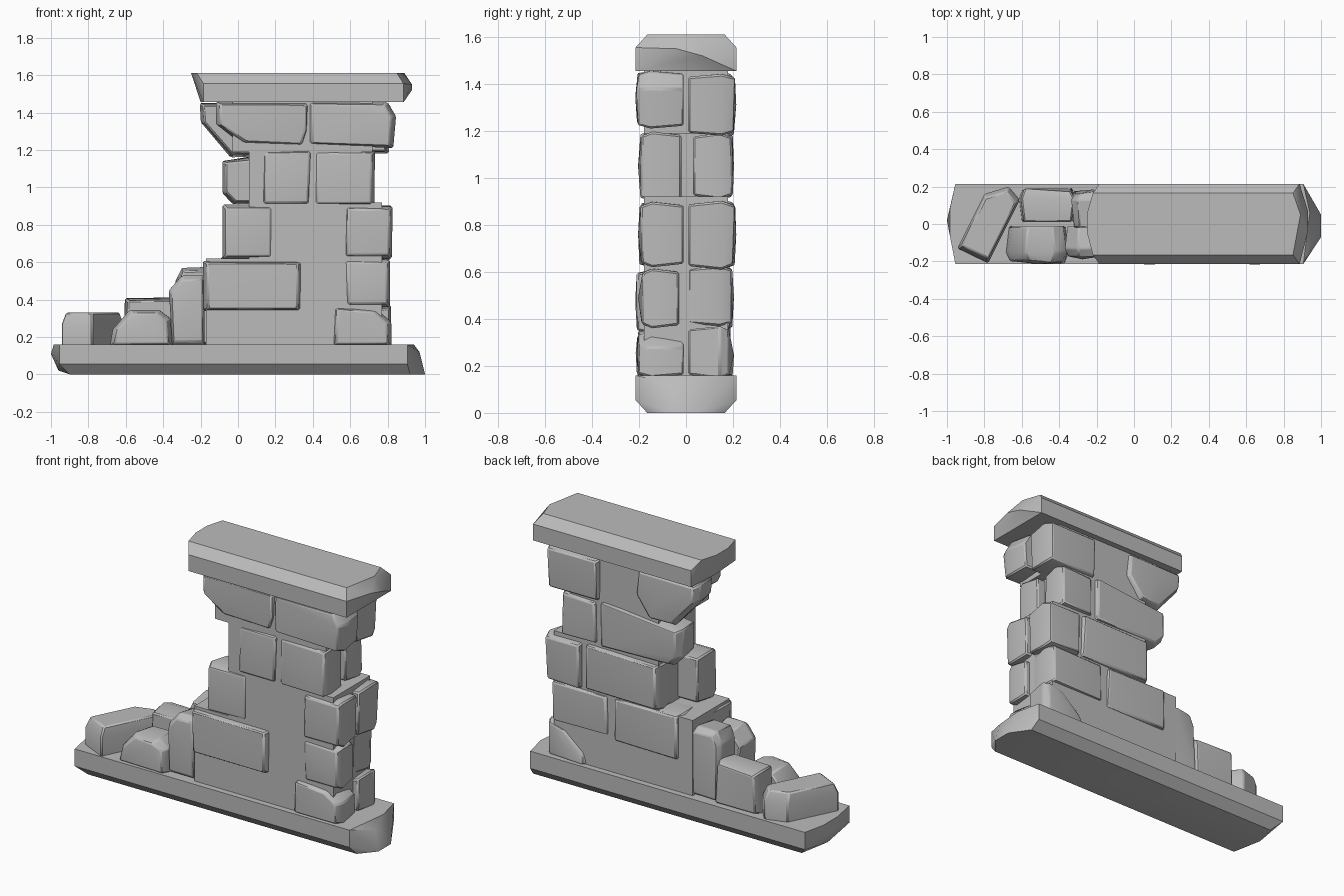
import bpy
import bmesh
import math
import random
from mathutils import Vector

random.seed(4)
default_cube = bpy.data.objects.get("Cube")
if default_cube:
    bpy.data.objects.remove(default_cube, do_unlink=True)

stone_grey = bpy.data.materials.new("stone_grey")
stone_grey.use_nodes = True
stone_grey.diffuse_color = (0.5, 0.5, 0.5, 1)
stone_grey.node_tree.nodes["Principled BSDF"].inputs["Base Color"].default_value = (0.5, 0.5, 0.5, 1)

FRONT, BACK = -1, 1
BASE_TOP, CAP_BOTTOM, CAP_TOP = 0.16, 1.455, 1.61
HALF_DEPTH = 0.215


def hull(name, points, bevel=0.0):
    """Convex stone around the given points, with optional worn edges."""
    bm = bmesh.new()
    for point in points:
        bm.verts.new(point)
    result = bmesh.ops.convex_hull(bm, input=bm.verts)
    loose = {v for v in result["geom_interior"] + result["geom_unused"]
             if isinstance(v, bmesh.types.BMVert) and not v.link_faces}
    bmesh.ops.delete(bm, geom=list(loose), context="VERTS")
    bmesh.ops.dissolve_limit(bm, angle_limit=math.radians(3), verts=bm.verts, edges=bm.edges)
    bmesh.ops.recalc_face_normals(bm, faces=bm.faces)
    mesh = bpy.data.meshes.new(name)
    bm.to_mesh(mesh)
    bm.free()
    obj = bpy.data.objects.new(name, mesh)
    bpy.context.collection.objects.link(obj)
    mesh.materials.append(stone_grey)
    if bevel:
        worn = obj.modifiers.new("worn_edges", "BEVEL")
        worn.width = bevel
        worn.segments = 1
        worn.limit_method = "ANGLE"
    bpy.ops.object.select_all(action="DESELECT")
    obj.select_set(True)
    bpy.context.view_layer.objects.active = obj
    bpy.ops.object.shade_smooth_by_angle(angle=math.radians(32))
    return obj


def stone(name, side, outline, depth=0.2, inner=0.01, inset=0.025):
    """Stone with an x-z outline whose outer face is smaller and slightly tilted."""
    middle = sum((Vector(p) for p in outline), Vector((0, 0))) / len(outline)
    points = []
    for corner in outline:
        p = Vector(corner)
        inward = (middle - p).normalized() * inset
        tilt = random.uniform(0, 0.018)
        for y, q in ((inner, p + inward * 0.8), (depth * 0.72, p),
                     (depth - tilt, p + inward)):
            points.append((q.x, side * y, q.y))
    points.append((middle.x, side * (depth + 0.004), middle.y))
    return hull(name, points, 0.008)


def block(name, side, x, z, **options):
    """Roughly rectangular stone with slightly shifted corners."""
    def shift():
        return random.uniform(0, 0.014)
    outline = [(x[0] + shift(), z[0]), (x[1] - shift(), z[0]),
               (x[1] - shift(), z[1] - shift()), (x[0] + shift(), z[1] - shift())]
    return stone(name, side, outline, **options)


def slab(name, wide, shoulder, narrow, left, right, noses):
    """Long slab with two chamfered edges and broken, pointed ends."""
    points = []
    for x_wide, x_narrow in (left, right):
        for side in (FRONT, BACK):
            points += [(x_wide, side * HALF_DEPTH, wide),
                       (x_wide, side * HALF_DEPTH, shoulder),
                       (x_narrow, side * 0.165, narrow)]
    return hull(name, points + noses)


# Foot and cap slabs
slab("base_slab", BASE_TOP, 0.055, 0, (-0.955, -0.9), (0.905, 0.92),
     [(-1, 0.02, 0.11), (-0.985, -0.06, BASE_TOP), (-0.985, 0.08, BASE_TOP), (-0.96, 0, 0.02),
      (1, -0.07, 0), (1, 0.05, 0), (0.97, -0.06, 0.12), (0.94, 0.06, BASE_TOP)])
slab("cap_slab", CAP_BOTTOM, 1.555, CAP_TOP, (-0.185, -0.22), (0.885, 0.85),
     [(-0.25, -0.05, CAP_TOP), (-0.25, 0.06, CAP_TOP), (-0.2, 0, CAP_BOTTOM),
      (0.93, -0.04, 1.55), (0.93, 0.07, 1.52), (0.89, 0.05, CAP_TOP)])

# Mortared core behind the facing stones
for name, x, z in (("lower", (-0.17, 0.77), (0.15, 0.62)),
                   ("middle", (0.06, 0.77), (0.6, 0.92)),
                   ("upper", (0.06, 0.66), (0.9, 1.21)),
                   ("top", (-0.03, 0.72), (1.19, 1.46))):
    hull(name + "_core", [(a, side * 0.178, b) for a in x for b in z for side in (FRONT, BACK)])

# Front facing stones, bottom to top
stone("front_foot_right", FRONT, [(0.5, 0.15), (0.82, 0.15), (0.82, 0.28), (0.74, 0.35), (0.51, 0.36)],
      depth=0.205)
block("front_long_stone", FRONT, (-0.19, 0.355), (0.34, 0.615), depth=0.212)
block("front_right_low", FRONT, (0.56, 0.825), (0.36, 0.625), inner=0.03)
block("front_left_middle", FRONT, (-0.085, 0.2), (0.615, 0.915))
block("front_right_middle", FRONT, (0.56, 0.835), (0.62, 0.91))
block("front_left_upper", FRONT, (0.12, 0.4), (0.9, 1.205))
block("front_right_upper", FRONT, (0.4, 0.735), (0.9, 1.205), inner=0.02)
stone("front_left_top", FRONT,
      [(-0.12, 1.455), (-0.12, 1.34), (0.02, 1.23), (0.36, 1.22), (0.385, 1.3), (0.385, 1.455)])
stone("front_right_top", FRONT,
      [(0.375, 1.455), (0.375, 1.23), (0.83, 1.21), (0.845, 1.38), (0.8, 1.455)], depth=0.212)

# Back facing stones, bottom to top
stone("back_foot_left", BACK, [(0.82, 0.15), (0.82, 0.37), (0.7, 0.35), (0.55, 0.22), (0.54, 0.15)])
block("back_left_low", BACK, (0.38, 0.8), (0.37, 0.63))
block("back_right_low", BACK, (-0.09, 0.38), (0.35, 0.63))
block("back_left_middle", BACK, (0.57, 0.83), (0.61, 0.905), depth=0.21)
block("back_right_middle", BACK, (0.04, 0.57), (0.62, 0.91), depth=0.21)
block("back_left_upper", BACK, (0.46, 0.72), (0.91, 1.195), inner=0.03)
stone("back_right_upper", BACK,
      [(-0.085, 1.14), (-0.085, 0.97), (-0.03, 0.91), (0.46, 0.91), (0.46, 1.19), (0.1, 1.17)])
block("back_left_top", BACK, (0.44, 0.82), (1.18, 1.455), depth=0.21)
stone("back_right_top", BACK,
      [(-0.205, 1.45), (-0.2, 1.35), (-0.04, 1.16), (0.12, 1.165), (0.22, 1.3), (0.2, 1.455)],
      depth=0.21)

# Tumbled step of stones at the broken end
stone("step_front_tall", FRONT,
      [(-0.35, 0.15), (-0.18, 0.15), (-0.18, 0.53), (-0.3, 0.53), (-0.37, 0.45)], depth=0.185)
stone("step_back_tall", BACK,
      [(-0.33, 0.15), (-0.09, 0.15), (-0.09, 0.5), (-0.17, 0.575), (-0.3, 0.57), (-0.335, 0.5)],
      depth=0.18, inner=-0.02)
stone("step_front_low", FRONT,
      [(-0.685, 0.15), (-0.35, 0.15), (-0.36, 0.3), (-0.42, 0.345), (-0.58, 0.345), (-0.67, 0.24)],
      depth=0.21)
block("step_back_low", BACK, (-0.615, -0.31), (0.15, 0.42), depth=0.19)

# Loose stone lying crosswise at the far end
footprint = [(-0.945, -0.13), (-0.78, -0.21), (-0.61, 0.13), (-0.67, 0.2), (-0.8, 0.16)]
centre = Vector((-0.77, 0))
loose_points = []
for spot in footprint:
    p = Vector(spot)
    top = p.lerp(centre, 0.13)
    loose_points += [(p.x, p.y, 0.15), (p.x, p.y, 0.27), (top.x, top.y, 0.33)]
hull("loose_end_stone", loose_points, 0.008)
